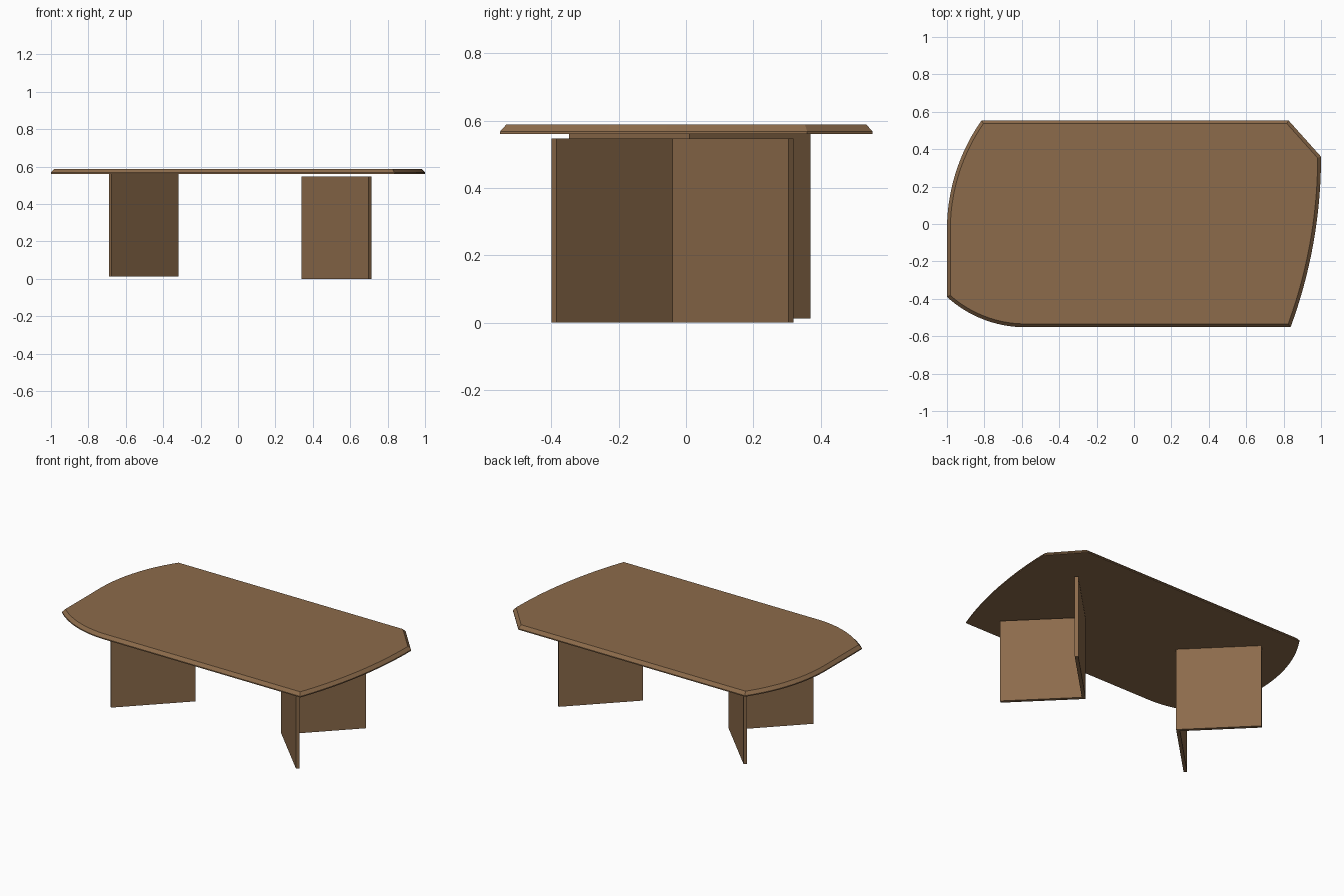
import bpy, bmesh, math
from mathutils import Vector

if "Cube" in bpy.data.objects:
    bpy.data.objects.remove(bpy.data.objects["Cube"])

wood = bpy.data.materials.new("brown wood")
wood.diffuse_color = (0.262, 0.147, 0.070, 1)
wood.use_nodes = True
wood.node_tree.nodes["Principled BSDF"].inputs["Base Color"].default_value = wood.diffuse_color


def extrude_outline(name, pts, z0, z1, chamfer=None):
    """Prism from a plan outline; chamfer = (inset, height) of the top rim."""
    bm = bmesh.new()
    base = bm.faces.new([bm.verts.new((x, y, z0)) for x, y in pts])
    r = bmesh.ops.extrude_face_region(bm, geom=[base], use_keep_orig=True)
    for v in r["geom"]:
        if isinstance(v, bmesh.types.BMVert):
            v.co.z = z1
    top = [f for f in r["geom"] if isinstance(f, bmesh.types.BMFace)][0]
    bmesh.ops.recalc_face_normals(bm, faces=bm.faces[:])
    if chamfer:
        bmesh.ops.inset_region(bm, faces=[top], thickness=chamfer[0],
                               use_even_offset=True)
        for v in top.verts:
            v.co.z = z1 + chamfer[1]
    me = bpy.data.meshes.new(name)
    bm.to_mesh(me)
    bm.free()
    me.materials.append(wood)
    ob = bpy.data.objects.new(name, me)
    bpy.context.collection.objects.link(ob)
    return ob


def arc(p, q, normal, n=24):
    """Arc from p to q; normal points from p to the circle centre."""
    p, q, nrm = Vector(p), Vector(q), Vector(normal)
    d = q - p
    c = p + nrm * (d.length_squared / (2 * d.dot(nrm)))
    a0 = math.atan2(*(p - c).yx)
    da = math.atan2(*(q - c).yx) - a0
    da = (da + math.pi) % (2 * math.pi) - math.pi
    r = (p - c).length
    return [(c.x + r * math.cos(a0 + da * i / n),
             c.y + r * math.sin(a0 + da * i / n)) for i in range(n + 1)]


# Tabletop: irregular outline with three bowed sides and one clipped corner
outline = arc((-1, -0.03), (-0.815, 0.554), (1, 0))
outline += [(0.826, 0.554)]
outline += arc((1, 0.36), (0.837, -0.552), (-1, 0))
outline += arc((-0.58, -0.552), (-1, -0.39), (0, 1))
top = extrude_outline("tabletop", outline, 0.561, 0.568, (0.018, 0.020))
bpy.context.view_layer.objects.active = top
top.select_set(True)
bpy.ops.object.shade_smooth_by_angle(angle=math.radians(20))


# Legs: two V-shaped folded panels opening outward
def v_leg(name, apex_x, apex_y, side, z0, z1):
    a, t = 0.359, 0.015          # arm reach and diagonal thickness
    pts = [(0, 0), (a, -a), (a + t, -a + t), (2 * t, 0), (a + t, a - t), (a, a)]
    return extrude_outline(name, [(apex_x + side * x, apex_y + y) for x, y in pts], z0, z1)


v_leg("right_leg", 0.34, -0.04, 1, 0.0, 0.547)
v_leg("left_leg", -0.317, 0.011, -1, 0.012, 0.561)
